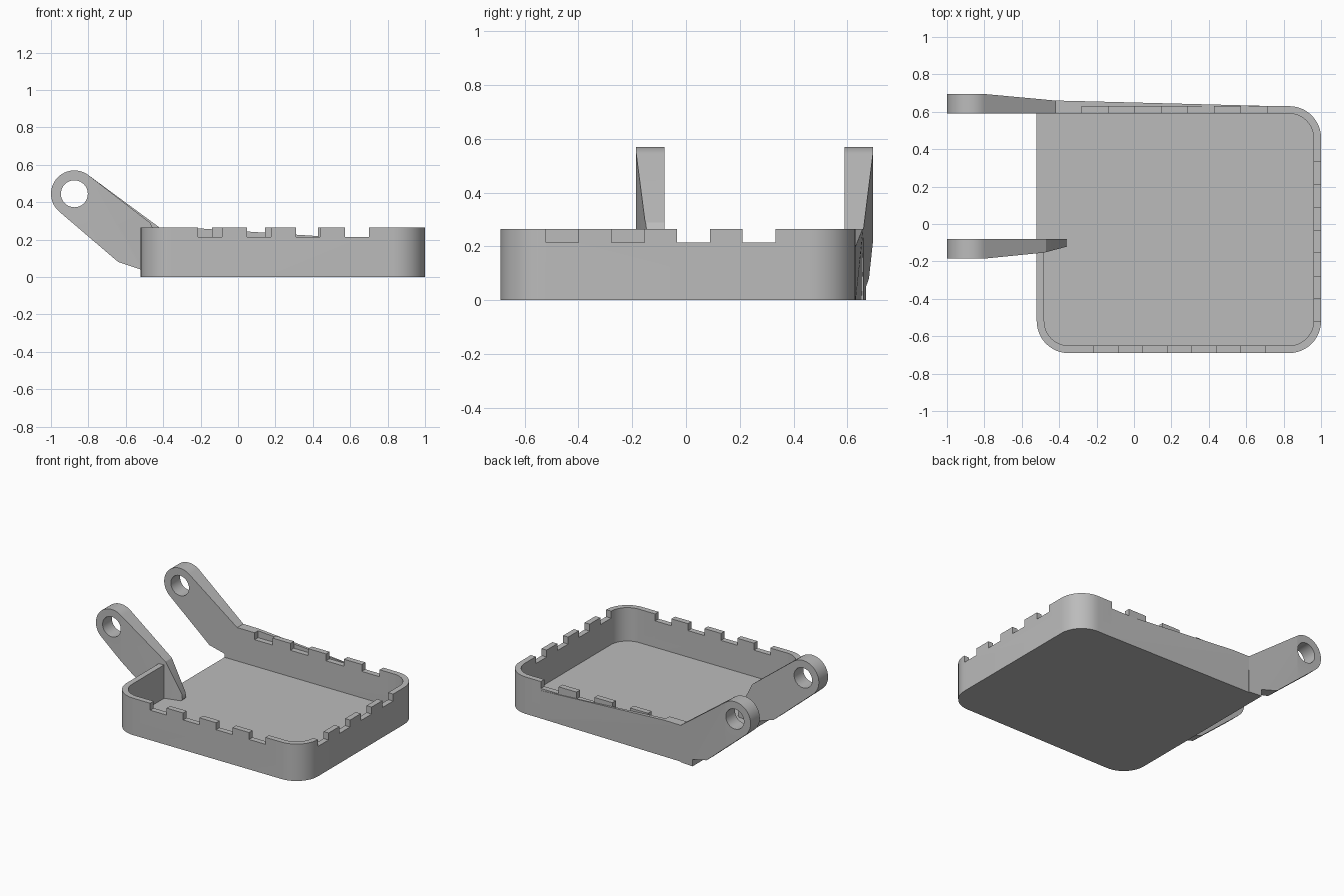
import bpy, bmesh
from math import cos, sin, radians
from mathutils import Vector

cube = bpy.data.objects.get("Cube")
if cube:
    bpy.data.objects.remove(cube, do_unlink=True)

grey = bpy.data.materials.new("plain grey")
grey.use_nodes = True
grey.diffuse_color = (0.5, 0.5, 0.5, 1)
grey.node_tree.nodes["Principled BSDF"].inputs["Base Color"].default_value = (0.5, 0.5, 0.5, 1)

LEFT, RIGHT, FRONT, BACK = -0.52, 1.0, -0.69, 0.63
WALL, RADIUS, TOP, FLOOR, NOTCH = 0.04, 0.17, 0.265, 0.025, 0.215


def finish(name, bm):
    bmesh.ops.recalc_face_normals(bm, faces=bm.faces[:])
    mesh = bpy.data.meshes.new(name)
    bm.to_mesh(mesh)
    bm.free()
    mesh.materials.append(grey)
    obj = bpy.data.objects.new(name, mesh)
    bpy.context.collection.objects.link(obj)
    return obj


def prism(points, direction):
    """Extrude a closed outline along a vector."""
    bm = bmesh.new()
    face = bm.faces.new([bm.verts.new(p) for p in points])
    ext = bmesh.ops.extrude_face_region(bm, geom=[face])
    moved = [v for v in ext["geom"] if isinstance(v, bmesh.types.BMVert)]
    bmesh.ops.translate(bm, verts=moved, vec=direction)
    return bm


def activate(obj):
    bpy.ops.object.select_all(action='DESELECT')
    obj.select_set(True)
    bpy.context.view_layer.objects.active = obj


def cut(obj, cutter):
    activate(obj)
    mod = obj.modifiers.new("cut", 'BOOLEAN')
    mod.operation, mod.solver, mod.object = 'DIFFERENCE', 'EXACT', cutter
    bpy.ops.object.modifier_apply(modifier=mod.name)
    bpy.data.objects.remove(cutter, do_unlink=True)


def smooth(obj):
    activate(obj)
    bpy.ops.object.shade_smooth_by_angle(angle=radians(25))


def arc(cx, cy, r, start, end, steps):
    angles = [radians(start + (end - start) * i / steps) for i in range(steps + 1)]
    return [(cx + r * cos(a), cy + r * sin(a)) for a in angles]


def rounded_path(inset):
    """Three rounded corners: front right, front left, back left of the tray."""
    r = RADIUS - inset
    x0, x1, y0, y1 = LEFT + RADIUS, RIGHT - RADIUS, FRONT + RADIUS, BACK - RADIUS
    return (arc(x0, y0, r, 180, 270, 12) + arc(x1, y0, r, 270, 360, 12)
            + arc(x1, y1, r, 0, 90, 12))


# Floor with a square corner beside the rear arm
outline = rounded_path(0) + [(LEFT, BACK)]
smooth(finish("tray_floor", prism([(x, y, 0) for x, y in outline], (0, 0, FLOOR))))

# Open wall strip around the floor
wall_end, wall_start = -0.13, -0.43
outer = [(LEFT, wall_end)] + rounded_path(0) + [(wall_start, BACK)]
inner = [(LEFT + WALL, wall_end)] + rounded_path(WALL) + [(wall_start, BACK - WALL)]
wall = finish("tray_wall", prism([(x, y, FLOOR) for x, y in outer + inner[::-1]],
                                 (0, 0, TOP - FLOOR)))

# Notches along the rim
cuts = bmesh.new()


def notch(cx, cy, sx, sy):
    made = bmesh.ops.create_cube(cuts, size=1)["verts"]
    bmesh.ops.scale(cuts, vec=(sx, sy, 0.2), verts=made)
    bmesh.ops.translate(cuts, vec=(cx, cy, NOTCH + 0.1), verts=made)


for i in range(4):
    notch(-0.15 + 0.262 * i, FRONT, 0.13, 0.15)
    notch(-0.21 + 0.284 * i, BACK, 0.142, 0.15)
    notch(RIGHT, -0.46 + 0.244 * i, 0.15, 0.122)
cut(wall, finish("notch_cutter", cuts))
smooth(wall)

# Tapering thickening on the outside of the back wall
bm = bmesh.new()
for x, y, z in [(-0.42, 0.66, TOP), (-0.29, 0.657, TOP), (0.72, 0.631, 0.2),
                (0.72, 0.631, 0), (LEFT, 0.655, 0)]:
    bm.verts.new((x, y, z))
    bm.verts.new((x, BACK - 0.001, z))
bmesh.ops.convex_hull(bm, input=bm.verts[:])
finish("back_wall_fairing", bm)

# Arms with a pierced round end
HUB_X, HUB_Z, HUB_R, HOLE_R = -0.875, 0.445, 0.125, 0.072


def taper(x, stations):
    for (xa, ta), (xb, tb) in zip(stations, stations[1:]):
        if x <= xb:
            return ta + (tb - ta) * max(0, (x - xa) / (xb - xa))
    return stations[-1][1]


def arm(name, lower_end, inner_y, side, stations):
    profile = arc(HUB_X, HUB_Z, HUB_R, 51, 230, 28) + lower_end
    bm = prism([(x, inner_y, z) for x, z in profile], (0, side * stations[0][1], 0))
    for x, _ in stations[:-1]:
        bmesh.ops.bisect_plane(bm, geom=bm.verts[:] + bm.edges[:] + bm.faces[:],
                               plane_co=(x, 0, 0), plane_no=(1, 0, 0))
    for v in bm.verts:
        if abs(v.co.y - inner_y) > 0.01:
            v.co.y = inner_y + side * taper(v.co.x, stations)
    obj = finish(name, bm)
    circle = arc(HUB_X, HUB_Z, HOLE_R, 0, 360, 40)[:-1]
    hole = prism([(x, inner_y - 0.3, z) for x, z in circle], (0, 0.6, 0))
    cut(obj, finish("hole_cutter", hole))
    smooth(obj)


arm("back_arm",
    [(-0.64, 0.08), (LEFT, 0.05), (LEFT, 0), (-0.42, 0), (-0.42, 0.265)],
    BACK - WALL, 1, [(-0.8, 0.105), (-0.42, 0.07), (0, 0.06)])
arm("front_arm",
    [(-0.64, 0.08), (LEFT, 0.04), (LEFT, 0.01), (-0.38, 0.01), (-0.358, 0.035),
     (-0.36, 0.07), (-0.47, 0.29)],
    -0.08, -1, [(-0.8, 0.105), (-0.48, 0.073), (-0.355, 0.04)])
